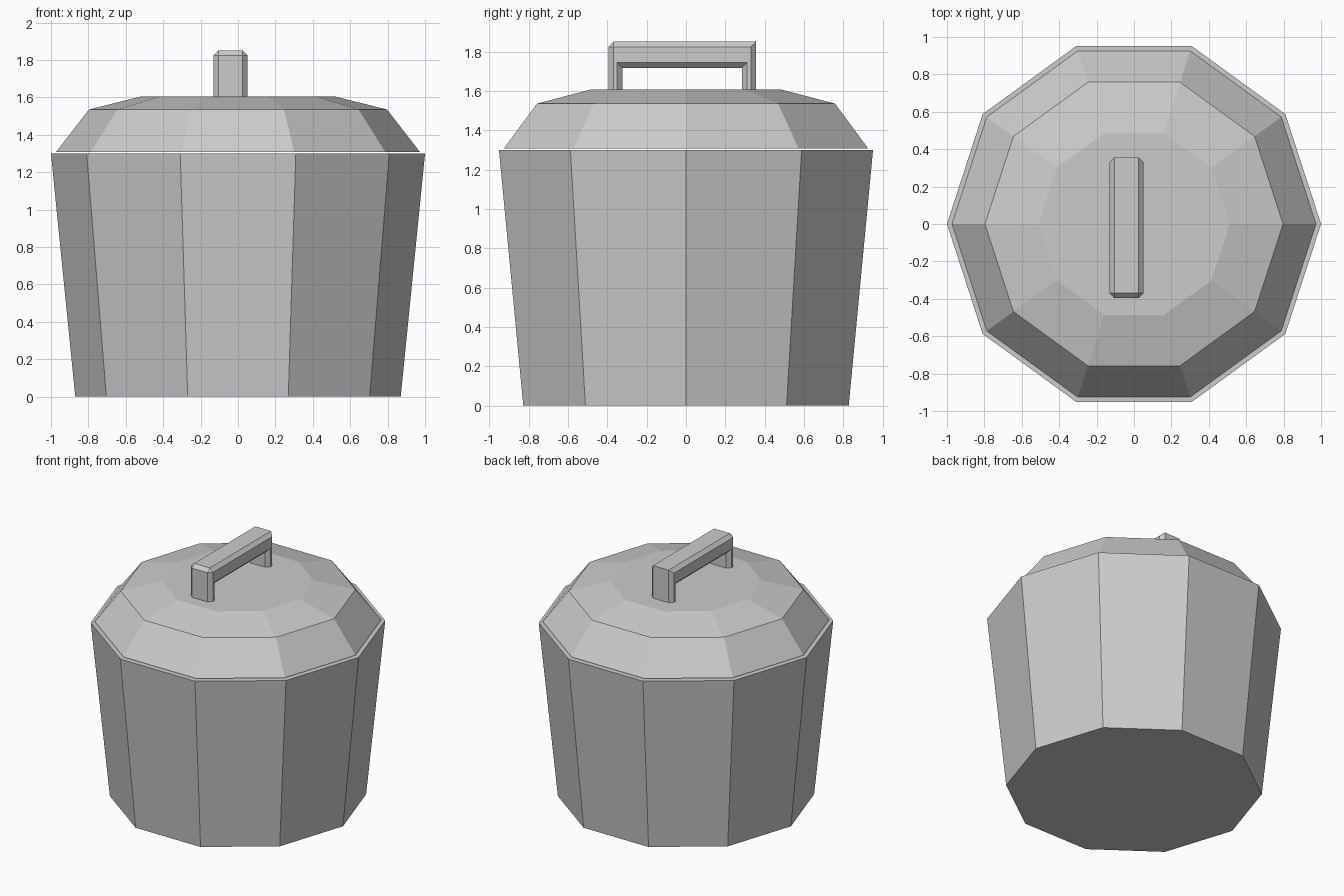
import bpy, bmesh, math

if "Cube" in bpy.data.objects:
    bpy.data.objects.remove(bpy.data.objects["Cube"])

SIDES = 10


def finish(name, bm):
    bmesh.ops.remove_doubles(bm, verts=bm.verts, dist=1e-4)
    bmesh.ops.recalc_face_normals(bm, faces=bm.faces)
    mesh = bpy.data.meshes.new(name)
    bm.to_mesh(mesh)
    bm.free()
    obj = bpy.data.objects.new(name, mesh)
    bpy.context.collection.objects.link(obj)
    return obj


def loft(name, loops):
    """Bridge equal-length closed loops of points and cap both ends."""
    bm = bmesh.new()
    rings = [[bm.verts.new(p) for p in loop] for loop in loops]
    for a, b in zip(rings, rings[1:]):
        for i in range(len(a)):
            j = (i + 1) % len(a)
            bm.faces.new((a[i], a[j], b[j], b[i]))
    bm.faces.new(rings[0])
    bm.faces.new(rings[-1])
    return finish(name, bm)


def ring(r, z):
    return [(r * math.cos(i * math.tau / SIDES), r * math.sin(i * math.tau / SIDES), z)
            for i in range(SIDES)]


# Tapered ten-sided pot
loft("pot_body", [ring(0.87, 0), ring(1.0, 1.30)])

# Stepped domed lid, sitting just above the rim
loft("lid", [ring(0.973, 1.308), ring(0.797, 1.535), ring(0.512, 1.606)])


# Bevelled bridge handle: U outlines lofted across x
def bridge(x, inset):
    c = 0.026
    y0, y1, top = -0.395 + inset, 0.356 - inset, 1.85 - inset
    foot, under, leg = 1.59, 1.717 + inset, 0.071 - 2 * inset
    cut = c - inset  # front top edge is chamfered
    outline = [(y0, foot), (y0, top - cut), (y0 + cut, top), (y1, top), (y1, foot),
               (y1 - leg, foot), (y1 - leg, under), (y0 + leg, under), (y0 + leg, foot)]
    return [(x, y, z) for y, z in outline]


loft("lid_handle", [bridge(-0.131, 0.026), bridge(-0.105, 0),
                    bridge(0.025, 0), bridge(0.051, 0.026)])
